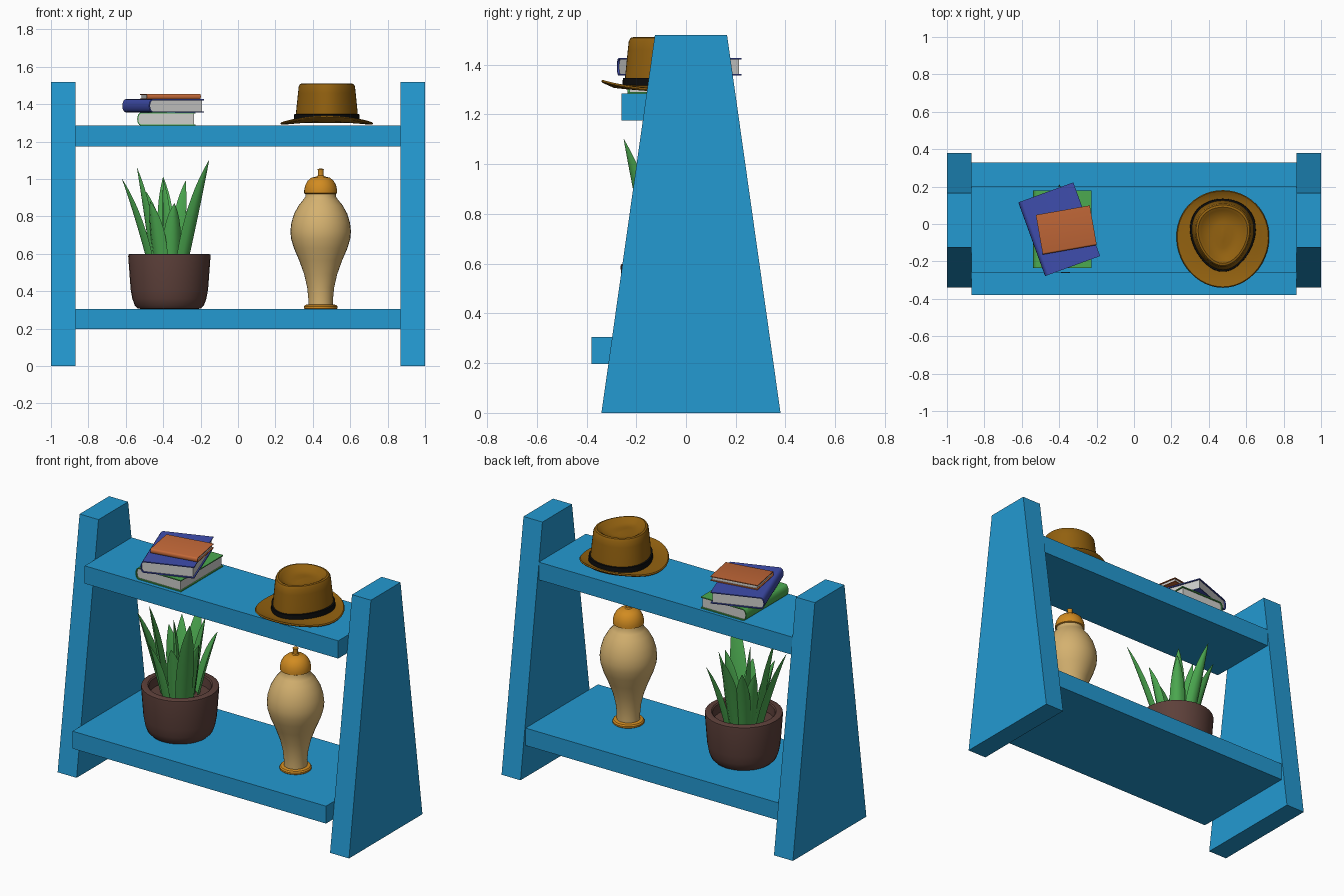
import bpy, bmesh, math
from math import sin, cos, pi
from mathutils import Vector, Matrix

if "Cube" in bpy.data.objects:
    bpy.data.objects.remove(bpy.data.objects["Cube"])


def mat(name, r, g, b):
    m = bpy.data.materials.new(name)
    m.diffuse_color = (r, g, b, 1)
    m.use_nodes = True
    m.node_tree.nodes["Principled BSDF"].inputs["Base Color"].default_value = m.diffuse_color
    return m


BLUE = mat("blue paint", 0.017, 0.32, 0.64)
POT = mat("pot brown", 0.109, 0.051, 0.042)
GREEN = mat("leaf green", 0.072, 0.40, 0.08)
CREAM = mat("vase cream", 0.66, 0.44, 0.16)
GOLD = mat("vase gold", 0.64, 0.26, 0.015)
FELT = mat("felt brown", 0.29, 0.12, 0.005)
BLACK = mat("band black", 0.004, 0.004, 0.004)
INDIGO = mat("indigo cover", 0.05, 0.075, 0.42)
RUST = mat("rust cover", 0.55, 0.14, 0.04)
PAPER = mat("paper", 0.62, 0.62, 0.60)


def finish(bm, name, m, smooth=False, angle=35):
    bmesh.ops.remove_doubles(bm, verts=bm.verts, dist=1e-5)
    bmesh.ops.recalc_face_normals(bm, faces=bm.faces)
    me = bpy.data.meshes.new(name)
    bm.to_mesh(me)
    bm.free()
    me.materials.append(m)
    ob = bpy.data.objects.new(name, me)
    bpy.context.collection.objects.link(ob)
    if smooth:
        bpy.ops.object.select_all(action='DESELECT')
        ob.select_set(True)
        bpy.context.view_layer.objects.active = ob
        bpy.ops.object.shade_smooth_by_angle(angle=math.radians(angle))
    return ob


def prism(name, pts, direction, m, matrix=None, smooth=False):
    """Extrude a flat polygon along a direction."""
    bm = bmesh.new()
    f = bm.faces.new([bm.verts.new(p) for p in pts])
    ext = bmesh.ops.extrude_face_region(bm, geom=[f])
    vs = [v for v in ext["geom"] if isinstance(v, bmesh.types.BMVert)]
    bmesh.ops.translate(bm, verts=vs, vec=direction)
    if matrix:
        bmesh.ops.transform(bm, matrix=matrix, verts=bm.verts)
    return finish(bm, name, m, smooth)


def loft(name, rings, m, cap_start=True, cap_end=True, angle=35):
    """Skin a list of closed rings."""
    bm = bmesh.new()
    rows = [[bm.verts.new(p) for p in r] for r in rings]
    n = len(rings[0])
    for a, b in zip(rows, rows[1:]):
        for i in range(n):
            j = (i + 1) % n
            bm.faces.new((a[i], a[j], b[j], b[i]))
    if cap_start:
        bm.faces.new(rows[0])
    if cap_end:
        bm.faces.new(rows[-1])
    return finish(bm, name, m, True, angle)


def lathe(name, cx, cy, profile, m, n=32):
    rings = [[(cx + r * cos(2 * pi * i / n), cy + r * sin(2 * pi * i / n), z)
              for i in range(n)] for r, z in profile]
    return loft(name, rings, m)


# Tapered end panels
for x, side in ((-1, "left"), (0.87, "right")):
    prism(side + "_end_panel", [(x, -0.34, 0), (x, 0.38, 0), (x, 0.165, 1.52), (x, -0.125, 1.52)],
          (0.13, 0, 0), BLUE)

# Shelves
for name, y0, y1, z0, z1 in (("lower_shelf", -0.38, 0.33, 0.197, 0.305),
                             ("upper_shelf", -0.26, 0.20, 1.175, 1.285)):
    prism(name, [(-0.87, y0, z0), (-0.87, y1, z0), (-0.87, y1, z1), (-0.87, y0, z1)],
          (1.74, 0, 0), BLUE)

# Plant pot with rim and soil
PX, PY = -0.367, -0.043
lathe("plant_pot", PX, PY, [(0.15, 0.305), (0.168, 0.308), (0.185, 0.325), (0.198, 0.36), (0.207, 0.41),
                            (0.22, 0.585), (0.219, 0.596), (0.212, 0.6), (0.183, 0.6),
                            (0.176, 0.594), (0.172, 0.54)], POT)


# Succulent leaves: curved spine, thick crescent section
def leaf(name, tip, width):
    tip = Vector(tip)
    out = Vector((tip.x - PX, tip.y - PY, 0))
    d = out.normalized()
    base = Vector((PX, PY, 0.53)) + d * min(0.095, out.length * 0.45)
    side = Vector((-d.y, d.x, 0))
    ctrl = base.lerp(tip, 0.5) + d * -0.015 + Vector((0, 0, 0.05))
    rings = []
    steps = 10
    for k in range(steps + 1):
        t = k / steps
        p = base * (1 - t) ** 2 + ctrl * 2 * t * (1 - t) + tip * t * t
        tan = ((ctrl - base) * (1 - t) + (tip - ctrl) * t).normalized()
        nrm = side.cross(tan).normalized()
        if nrm.dot(d) < 0:
            nrm = -nrm
        w = width * max(0.02, (0.72 + 1.35 * t) * (1 - t) ** 0.95)
        sec = ((-1, -0.18), (-0.55, 0.28), (0, 0.45), (0.55, 0.28), (1, -0.18), (0, 0.06))
        rings.append([p + side * (a * w) + nrm * (b * w) for a, b in sec])
    loft(name, rings, GREEN, angle=50)


TIPS = [(-0.155, -0.25, 1.10, 0.062), (-0.62, -0.10, 1.0, 0.058), (-0.54, -0.10, 1.06, 0.058),
        (-0.40, 0.21, 1.01, 0.06), (-0.28, 0.08, 0.99, 0.058), (-0.20, -0.10, 0.91, 0.058),
        (-0.51, 0.05, 0.90, 0.056), (-0.34, -0.17, 0.87, 0.062), (-0.47, -0.20, 0.88, 0.06),
        (-0.23, 0.13, 0.90, 0.056), (-0.49, 0.15, 0.93, 0.056), (-0.40, -0.06, 1.0, 0.055)]
for i, (x, y, z, w) in enumerate(TIPS):
    leaf(f"leaf_{i + 1}", (x, y, z), w)

# Lidded vase
VX, VY = 0.442, -0.067
lathe("vase_foot", VX, VY, [(0.085, 0.305), (0.09, 0.309), (0.09, 0.318), (0.084, 0.326), (0.07, 0.33)], GOLD)
lathe("vase_body", VX, VY, [(0.066, 0.326), (0.066, 0.36), (0.072, 0.42), (0.088, 0.49), (0.115, 0.565),
                            (0.143, 0.63), (0.158, 0.68), (0.162, 0.72), (0.157, 0.765), (0.142, 0.815),
                            (0.117, 0.86), (0.094, 0.888), (0.082, 0.905), (0.08, 0.93)], CREAM)
lathe("vase_lid", VX, VY, [(0.08, 0.92), (0.088, 0.924), (0.088, 0.94), (0.083, 0.965), (0.07, 0.99),
                           (0.05, 1.007), (0.02, 1.014), (0.015, 1.02), (0.015, 1.045), (0.017, 1.053),
                           (0.008, 1.055)], GOLD)


# Books: wrap-around cover with a rounded spine at local -x, and a page block
def book(name, cx, cy, z, w, l, h, rot, m):
    t = min(0.006, h * 0.17)
    mx = Matrix.Translation((cx, cy, z)) @ Matrix.Rotation(math.radians(rot), 4, 'Z')
    bulge = h * 0.3

    def u_shape(off, xr):
        arc = [(-w / 2 + bulge - (bulge - off) * sin(pi * k / 8), -l / 2,
                h / 2 + (h / 2 - off) * cos(pi * k / 8)) for k in range(9)]
        return [(xr, -l / 2, h - off)] + arc + [(xr, -l / 2, off)]
    outer, inner = u_shape(0, w / 2), u_shape(t, w / 2)
    prism(name + "_cover", outer + inner[::-1], (0, l, 0), m, mx, True)
    pages = [(x, y + 0.008, zz) for x, y, zz in u_shape(t, w / 2 - 0.008)]
    prism(name + "_pages", pages, (0, l - 0.016, 0), PAPER, mx, True)


book("green_book", -0.383, -0.028, 1.285, 0.312, 0.415, 0.071, 0, GREEN)
book("indigo_book", -0.40, -0.028, 1.356, 0.313, 0.419, 0.071, 20, INDIGO)
book("rust_book", -0.362, -0.032, 1.427, 0.215, 0.293, 0.028, 100, RUST)

# Hat: egg-shaped crown with dished top, saddle-curved brim, band
HX, HY, N = 0.475, -0.06, 48


def egg(rx, ry, z, pinch, lift=0.0, cy=HY):
    pts = []
    for i in range(N):
        a = 2 * pi * i / N
        x = rx * cos(a) * (1 + pinch * sin(a))
        pts.append((HX + x, cy + ry * sin(a), z + lift * sin(a) ** 2))
    return pts


loft("hat_brim", [egg(0.15, 0.17, 1.300, 0.15),
                  egg(0.20, 0.22, 1.293, 0.08, 0.014, -0.07),
                  egg(0.243, 0.256, 1.291, 0.04, 0.036, -0.08),
                  egg(0.248, 0.261, 1.297, 0.04, 0.036, -0.08),
                  egg(0.243, 0.256, 1.303, 0.04, 0.036, -0.08),
                  egg(0.20, 0.22, 1.308, 0.08, 0.014, -0.07),
                  egg(0.15, 0.17, 1.318, 0.15)], FELT)
loft("hat_crown", [egg(0.166, 0.188, 1.302, 0.18), egg(0.162, 0.184, 1.36, 0.18),
                   egg(0.152, 0.174, 1.46, 0.18), egg(0.148, 0.17, 1.495, 0.18),
                   egg(0.141, 0.162, 1.508, 0.18), egg(0.130, 0.150, 1.511, 0.18),
                   egg(0.115, 0.135, 1.503, 0.2), egg(0.095, 0.115, 1.487, 0.22),
                   egg(0.05, 0.07, 1.482, 0.2), egg(0.01, 0.03, 1.488, 0)], FELT)
loft("hat_band", [egg(0.160, 0.180, 1.305, 0.18), egg(0.174, 0.196, 1.305, 0.18),
                  egg(0.172, 0.194, 1.346, 0.18), egg(0.160, 0.180, 1.348, 0.18)], BLACK)
